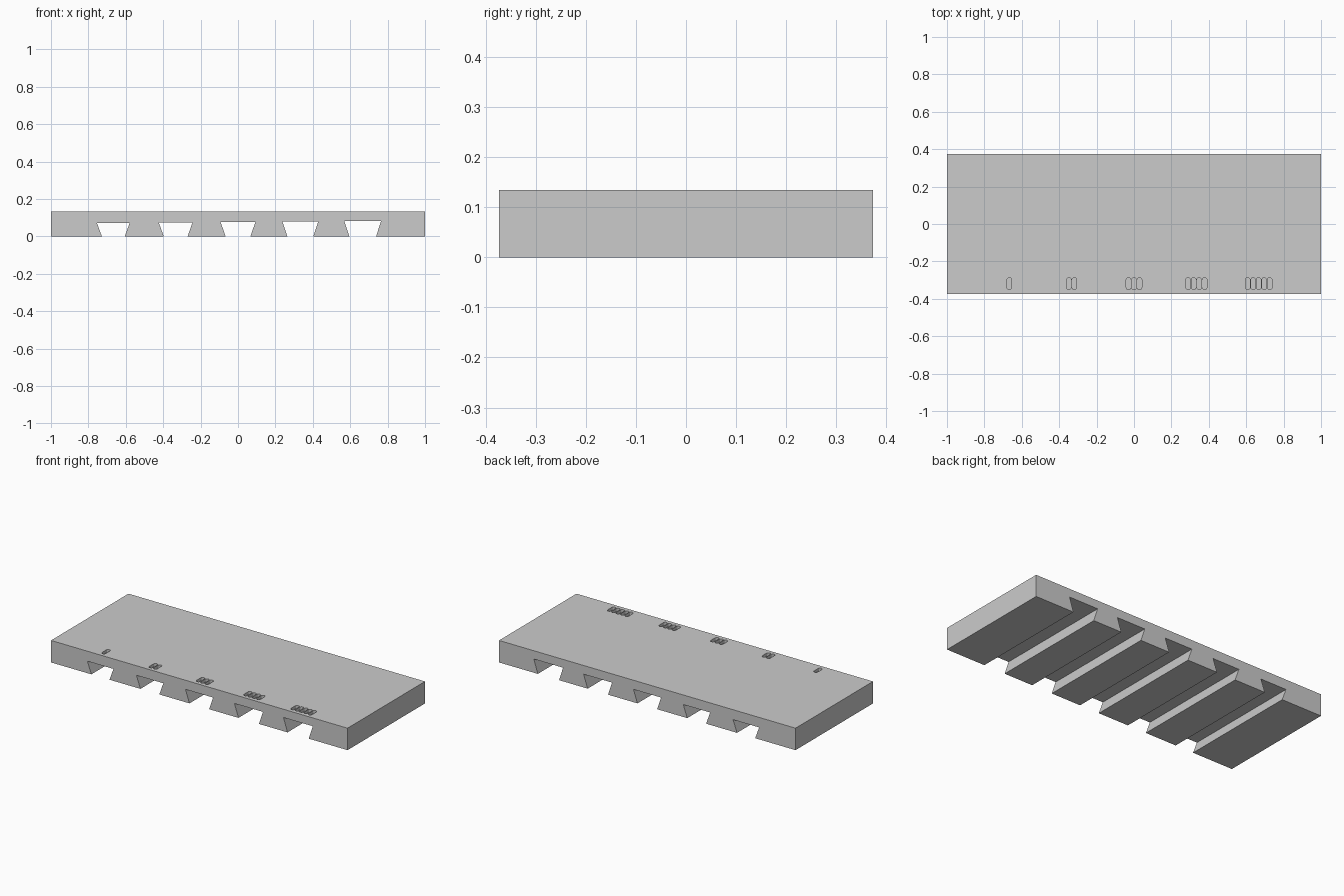
import bpy, bmesh, math

if "Cube" in bpy.data.objects:
    bpy.data.objects.remove(bpy.data.objects["Cube"])

WIDTH, DEPTH, HEIGHT = 2.0, 0.746, 0.134
SLOTS = 5
PITCH = WIDTH / (SLOTS + 1)


def prism(name, points, offset):
    """Extrude a closed 3D outline into a solid object."""
    bm = bmesh.new()
    face = bm.faces.new([bm.verts.new(p) for p in points])
    ext = bmesh.ops.extrude_face_region(bm, geom=[face])
    moved = [g for g in ext["geom"] if isinstance(g, bmesh.types.BMVert)]
    bmesh.ops.translate(bm, verts=moved, vec=offset)
    bmesh.ops.recalc_face_normals(bm, faces=bm.faces[:])
    mesh = bpy.data.meshes.new(name)
    bm.to_mesh(mesh)
    bm.free()
    obj = bpy.data.objects.new(name, mesh)
    bpy.context.collection.objects.link(obj)
    return obj


def stadium(cx, cy, radius, half_len, steps=8):
    """Rounded slot outline, long in y."""
    pts = []
    for side in (0, 1):
        yc = cy + (half_len - radius) * (1 - 2 * side)
        for i in range(steps + 1):
            a = math.pi * (side + i / steps)
            pts.append((cx + radius * math.cos(a), yc + radius * math.sin(a), HEIGHT - 0.018))
    return pts


# Plate profile with dovetail slots that grow slightly from left to right
profile = [(-WIDTH / 2, 0)]
centres = [-WIDTH / 2 + PITCH * (i + 1) for i in range(SLOTS)]
for i, c in enumerate(centres):
    mouth = 0.061 + 0.0026 * i
    roof = 0.088 + 0.0027 * i
    h = 0.073 + 0.0026 * i
    profile += [(c - mouth, 0), (c - roof, h), (c + roof, h), (c + mouth, 0)]
profile += [(WIDTH / 2, 0), (WIDTH / 2, HEIGHT), (-WIDTH / 2, HEIGHT)]
plate = prism("dovetail_plate", [(x, -DEPTH / 2, z) for x, z in profile], (0, DEPTH, 0))

# Recessed tally marks: one to five along the front edge
for i, c in enumerate(centres):
    for k in range(i + 1):
        x = c + (k - i / 2) * 0.0293
        cutter = prism("tally_cutter", stadium(x, -0.319, 0.0125, 0.032), (0, 0, 0.05))
        cutter.hide_render = True
        mod = plate.modifiers.new("tally_mark", 'BOOLEAN')
        mod.operation = 'DIFFERENCE'
        mod.solver = 'EXACT'
        mod.object = cutter

# Bake the recesses and remove the cutters
bpy.context.view_layer.update()
graph = bpy.context.evaluated_depsgraph_get()
baked = bpy.data.meshes.new_from_object(plate.evaluated_get(graph))
plate.modifiers.clear()
plate.data = baked
for obj in [o for o in bpy.data.objects if o.name.startswith("tally_cutter")]:
    bpy.data.objects.remove(obj)
